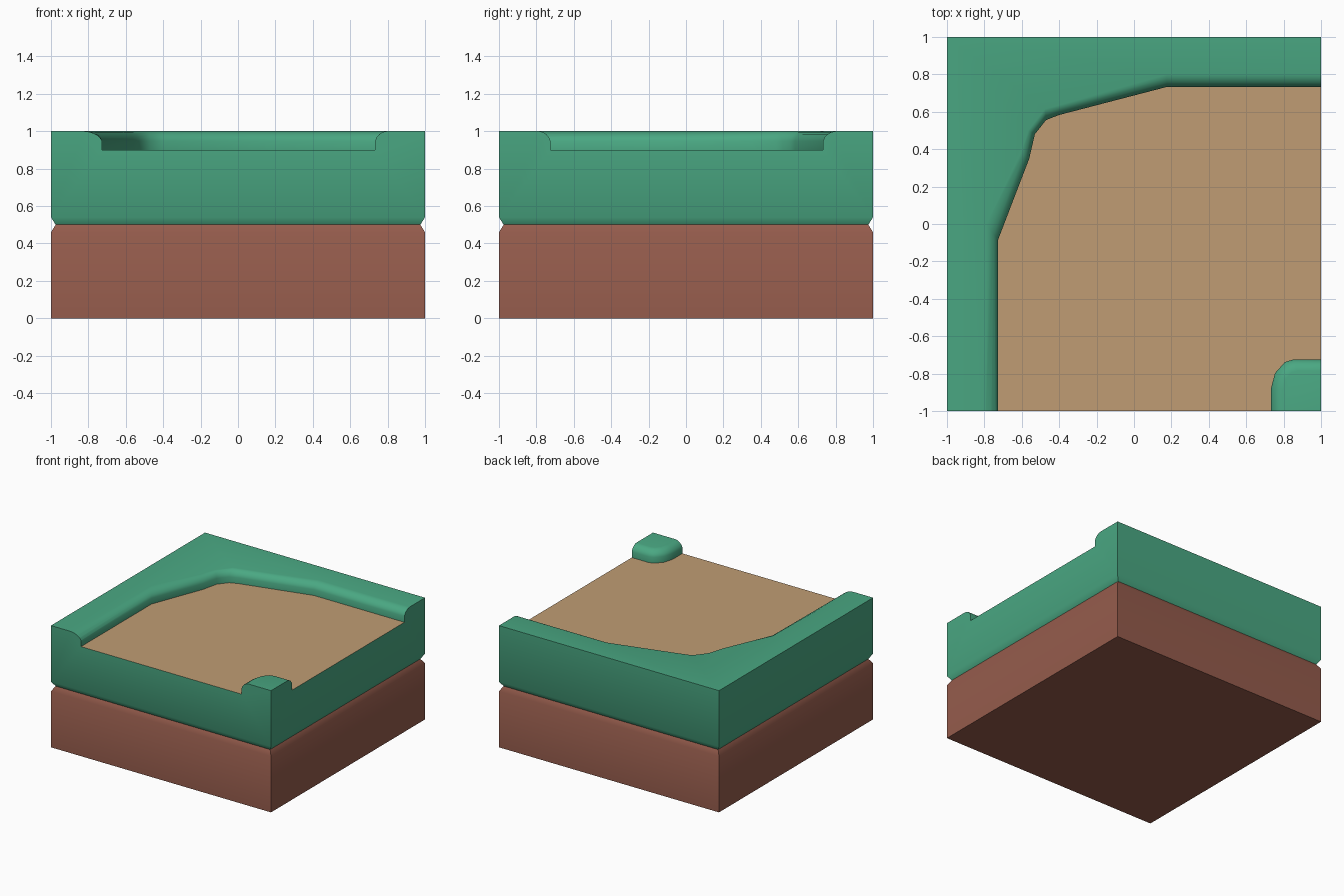
import bpy, bmesh

if "Cube" in bpy.data.objects:
    bpy.data.objects.remove(bpy.data.objects["Cube"])


def material(name, rgb):
    m = bpy.data.materials.new(name)
    m.diffuse_color = (*rgb, 1)
    m.use_nodes = True
    m.node_tree.nodes["Principled BSDF"].inputs["Base Color"].default_value = m.diffuse_color
    return m


def build(name, bm, mat=None):
    bmesh.ops.recalc_face_normals(bm, faces=bm.faces)
    mesh = bpy.data.meshes.new(name)
    bm.to_mesh(mesh)
    bm.free()
    ob = bpy.data.objects.new(name, mesh)
    bpy.context.collection.objects.link(ob)
    if mat:
        mesh.materials.append(mat)
    return ob


def loft(rings):
    """Closed solid through equal-length rings of 3D points."""
    bm = bmesh.new()
    rows = [[bm.verts.new(p) for p in ring] for ring in rings]
    n = len(rows[0])
    for a, b in zip(rows, rows[1:]):
        for i in range(n):
            j = (i + 1) % n
            bm.faces.new((a[i], a[j], b[j], b[i]))
    bm.faces.new(rows[0])
    bm.faces.new(rows[-1])
    return bm


def square(h, z):
    return [(-h, -h, z), (h, -h, z), (h, h, z), (-h, h, z)]


def smooth(ob):
    bpy.ops.object.select_all(action='DESELECT')
    ob.select_set(True)
    bpy.context.view_layer.objects.active = ob
    bpy.ops.object.shade_smooth_by_angle(angle=0.62)


grass_mat = material("grass", (0.068, 0.39, 0.225))
dirt_mat = material("dirt", (0.30, 0.106, 0.072))
path_mat = material("path", (0.53, 0.335, 0.175))

# Dirt base with chamfered top edge
dirt = build("dirt_base", loft([square(1, 0), square(1, 0.46), square(0.975, 0.5)]), dirt_mat)
smooth(dirt)

# Grass slab with chamfered bottom edge
grass = build("grass_slab", loft([square(0.975, 0.5), square(1, 0.54), square(1, 1)]), grass_mat)

# Path outline: foot of the bank, and its rounded upper lip
# (long bank first, then the small corner mound)
foot = [(-.727, -1.1), (-.727, -.085), (-.56, .35), (-.53, .48), (-.47, .556),
        (-.40, .583), (.176, .733), (1.1, .733),
        (1.1, -.725), (.85, -.725), (.807, -.738), (.754, -.797), (.733, -.877), (.733, -1.1)]
lip = [(-.825, -1.1), (-.79, 0), (-.605, .38), (-.565, .5), (-.475, .615),
       (-.41, .633), (.176, .80), (1.1, .80),
       (1.1, -.785), (.875, -.785), (.84, -.795), (.81, -.83), (.795, -.89), (.795, -1.1)]


def ring(t, z):
    return [(a[0] + (b[0] - a[0]) * t, a[1] + (b[1] - a[1]) * t, z) for a, b in zip(foot, lip)]


profile = [(0, .9), (0, .948), (.12, .967), (.36, .984), (.68, .996), (1, 1), (1, 1.1)]
cutter = build("path_cutter", loft([ring(t, z) for t, z in profile]))
cutter.hide_render = True

# Sink the path into the grass
mod = grass.modifiers.new("sunken_path", 'BOOLEAN')
mod.operation = 'DIFFERENCE'
mod.solver = 'EXACT'
mod.object = cutter
bpy.context.view_layer.objects.active = grass
grass.select_set(True)
bpy.ops.object.modifier_apply(modifier=mod.name)
bpy.data.objects.remove(cutter)

# Open the grass where the path floor goes
bm = bmesh.new()
bm.from_mesh(grass.data)
floor = [f for f in bm.faces if all(abs(v.co.z - .9) < 1e-4 for v in f.verts)]
bmesh.ops.delete(bm, geom=floor, context='FACES')
bm.to_mesh(grass.data)
bm.free()
smooth(grass)

# Path floor
bm = bmesh.new()
clamp = lambda v: max(-1, min(1, v))
bm.faces.new([bm.verts.new((clamp(x), clamp(y), .9)) for x, y in foot])
bm.faces.ensure_lookup_table()
bm.normal_update()
if bm.faces[0].normal.z < 0:
    bm.faces[0].normal_flip()
mesh = bpy.data.meshes.new("path_floor")
bm.to_mesh(mesh)
bm.free()
mesh.materials.append(path_mat)
bpy.context.collection.objects.link(bpy.data.objects.new("path_floor", mesh))
